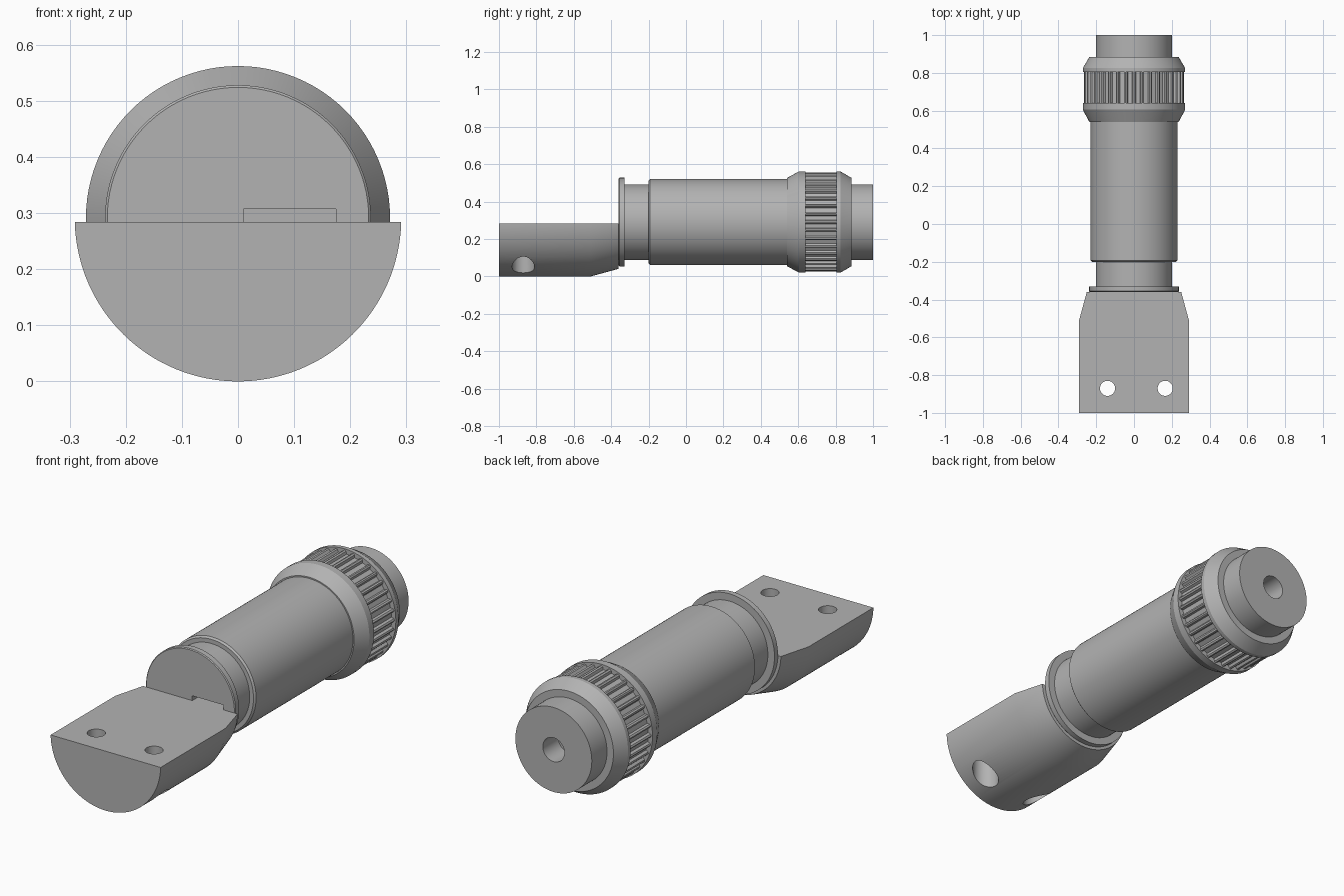
import bpy, bmesh, math
from mathutils import Matrix, Vector

AXIS = 0.291   # height of the long axis
FLAT = 0.284   # height of the flat mounting face
TEETH = 36

cube = bpy.data.objects.get("Cube")
if cube:
    bpy.data.objects.remove(cube, do_unlink=True)

steel = bpy.data.materials.new("plain_grey")
steel.use_nodes = True
grey = (0.45, 0.45, 0.45, 1)
steel.diffuse_color = grey
steel.node_tree.nodes["Principled BSDF"].inputs["Base Color"].default_value = grey


def finish(name, bm):
    bmesh.ops.recalc_face_normals(bm, faces=bm.faces)
    mesh = bpy.data.meshes.new(name)
    bm.to_mesh(mesh)
    bm.free()
    mesh.materials.append(steel)
    obj = bpy.data.objects.new(name, mesh)
    bpy.context.collection.objects.link(obj)
    return obj


def smooth(obj, degrees=25):
    bpy.ops.object.select_all(action='DESELECT')
    obj.select_set(True)
    bpy.context.view_layer.objects.active = obj
    bpy.ops.object.shade_smooth_by_angle(angle=math.radians(degrees))


def loft(name, sections):
    """Skin closed outlines of equal length and cap both ends."""
    bm = bmesh.new()
    rings = [[bm.verts.new(p) for p in s] for s in sections]
    count = len(rings[0])
    for a, b in zip(rings, rings[1:]):
        for i in range(count):
            j = (i + 1) % count
            bm.faces.new((a[i], a[j], b[j], b[i]))
    bm.faces.new(rings[0])
    bm.faces.new(rings[-1])
    return finish(name, bm)


def point(radius, y, angle):
    return Vector((radius * math.cos(angle), y, AXIS + radius * math.sin(angle)))


def circle(radius, y, segments=96):
    return [point(radius, y, math.tau * i / segments) for i in range(segments)]


def lathe(name, profile):
    return loft(name, [circle(r, y) for y, r in profile])


def segment(radius, y, steps=64):
    """Lower part of a disc, cut off at the flat face."""
    dip = math.asin((AXIS - FLAT) / radius)
    start, sweep = math.pi + dip, math.pi - 2 * dip
    return [point(radius, y, start + sweep * i / steps) for i in range(steps + 1)]


def cut(obj, cutter):
    mod = obj.modifiers.new("cut", 'BOOLEAN')
    mod.operation = 'DIFFERENCE'
    mod.solver = 'EXACT'
    mod.object = cutter
    bpy.ops.object.select_all(action='DESELECT')
    obj.select_set(True)
    bpy.context.view_layer.objects.active = obj
    bpy.ops.object.modifier_apply(modifier=mod.name)
    bpy.data.objects.remove(cutter, do_unlink=True)


def drill(radius, x, y, bottom, top):
    bm = bmesh.new()
    bmesh.ops.create_cone(bm, cap_ends=True, segments=48, radius1=radius, radius2=radius,
                          depth=top - bottom,
                          matrix=Matrix.Translation((x, y, (top + bottom) / 2)))
    return finish("drill", bm)


# Half-round mounting block with a tapered rear
block = loft("mounting_block", [segment(0.291, -1), segment(0.291, -0.51),
                                segment(0.25, -0.36)])

# Screw holes, counterbored from the round underside
for x in (-0.14, 0.165):
    cut(block, drill(0.04, x, -0.87, -0.1, 0.5))
    cut(block, drill(0.06, x, -0.87, -0.1, 0.18))

# Flange, neck and barrel turned as one piece
barrel = lathe("flange_neck_barrel", [
    (-0.36, 0.233), (-0.356, 0.237), (-0.33, 0.237), (-0.33, 0.202),
    (-0.2, 0.202), (-0.2, 0.222), (-0.192, 0.23), (0.54, 0.23)])

# Shallow slot in the flange, level with the flat face
bm = bmesh.new()
bmesh.ops.create_cube(bm, size=1, matrix=Matrix.LocRotScale(
    Vector((0.0925, -0.35, FLAT + 0.0115)), None, Vector((0.165, 0.14, 0.023))))
cut(barrel, finish("slot_cutter", bm))

# Clamping collar: two bevelled rims around a sunken band
collar = lathe("collar", [
    (0.54, 0.236), (0.605, 0.271), (0.64, 0.271), (0.64, 0.248),
    (0.805, 0.248), (0.805, 0.271), (0.825, 0.271), (0.885, 0.236)])


# Knurled grip: narrow ridges filling the sunken band
def gear(y):
    pitch = math.tau / TEETH
    shape = ((-0.25, 0.2485), (-0.16, 0.261), (0, 0.265), (0.16, 0.261), (0.25, 0.2485))
    return [point(r, y, (i + f) * pitch) for i in range(TEETH) for f, r in shape]


grip = loft("knurled_grip", [gear(0.64), gear(0.805)])

# Rear spigot with a blind centre hole
spigot = lathe("rear_spigot", [(0.88, 0.202), (1, 0.202), (1, 0.057), (0.88, 0.057)])

for part in (block, barrel, collar, grip, spigot):
    smooth(part)
